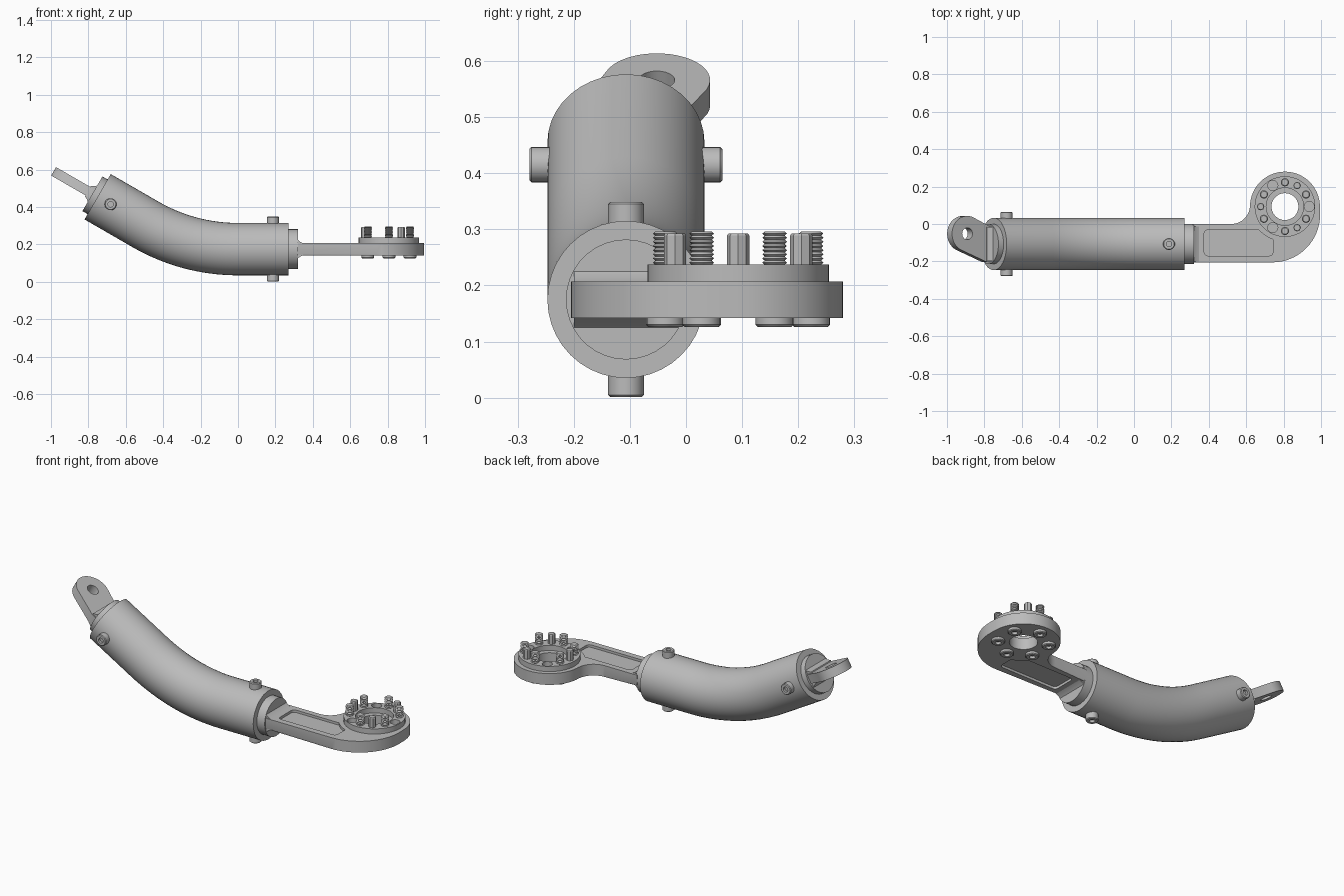
import bpy, bmesh
from math import pi, sin, cos, radians
from mathutils import Matrix, Vector

if "Cube" in bpy.data.objects:
    bpy.data.objects.remove(bpy.data.objects["Cube"])

steel = bpy.data.materials.new("grey steel")
steel.use_nodes = True
GREY = (0.5, 0.5, 0.5, 1)
steel.diffuse_color = GREY
steel.node_tree.nodes["Principled BSDF"].inputs["Base Color"].default_value = GREY
parts = []


def loft(name, rings, cyclic=False, chamfer=0.0):
    """Skin equal-length rings of points; cap the ends unless cyclic."""
    bm = bmesh.new()
    rows = [[bm.verts.new(p) for p in ring] for ring in rings]
    pairs = list(zip(rows, rows[1:])) + ([(rows[-1], rows[0])] if cyclic else [])
    n = len(rows[0])
    for a, b in pairs:
        for i in range(n):
            j = (i + 1) % n
            bm.faces.new((a[i], a[j], b[j], b[i]))
    if not cyclic:
        bottom = bm.faces.new(rows[0])
        bm.faces.new(rows[-1])
        if chamfer:
            bmesh.ops.bevel(bm, geom=list(bottom.edges), offset=chamfer,
                            segments=1, affect='EDGES', profile=0.5)
    bmesh.ops.recalc_face_normals(bm, faces=bm.faces[:])
    mesh = bpy.data.meshes.new(name)
    bm.to_mesh(mesh)
    bm.free()
    mesh.materials.append(steel)
    ob = bpy.data.objects.new(name, mesh)
    bpy.context.collection.objects.link(ob)
    parts.append(ob)
    return ob


def frame(origin, axis):
    return Matrix.Translation(origin) @ Vector(axis).to_track_quat('Z', 'Y').to_matrix().to_4x4()


def lathe(name, profile, matrix, segs=32, cyclic=False):
    rings = [[matrix @ Vector((r * cos(2 * pi * i / segs), r * sin(2 * pi * i / segs), h))
              for i in range(segs)] for r, h in profile]
    return loft(name, rings, cyclic)


def prism(name, outline, low, high, matrix=Matrix(), chamfer=0.0):
    return loft(name, [[matrix @ Vector((x, y, h)) for x, y in outline]
                       for h in (low, high)], chamfer=chamfer)


def arc(cx, cy, r, start, end, n):
    return [(cx + r * cos(radians(start + (end - start) * i / n)),
             cy + r * sin(radians(start + (end - start) * i / n))) for i in range(n + 1)]


def cut(ob, cutter):
    mod = ob.modifiers.new("cut", 'BOOLEAN')
    mod.operation, mod.solver, mod.object = 'DIFFERENCE', 'EXACT', cutter
    bpy.context.view_layer.objects.active = ob
    bpy.ops.object.modifier_apply(modifier=mod.name)
    parts.remove(cutter)
    bpy.data.objects.remove(cutter)


def cap_screw(name, matrix, r, height):
    """Round head with a recessed socket."""
    s = r * 0.45
    lathe(name, [(r, -0.02), (r, height - 0.004), (r - 0.004, height),
                 (s, height), (s, height - 0.014)], matrix, 20)


# Bent tube: straight run, 30 degree bend, straight run
TY, TZ, TR, BEND = -0.107, 0.175, 0.14, 0.99
tilt = radians(30)
axis = Vector((-cos(tilt), 0, sin(tilt)))
side = Vector((0, 1, 0))
stations = [(Vector((0.27, TY, TZ)), 0)]
for k in range(17):
    a = tilt * k / 16
    stations.append((Vector((-BEND * sin(a), TY, TZ + BEND * (1 - cos(a)))), a))
tube_end = stations[-1][0] + axis * 0.295
stations.append((tube_end, tilt))
rings = []
for centre, a in stations:
    up = Vector((sin(a), 0, cos(a)))
    rings.append([centre + TR * (side * cos(2 * pi * i / 40) + up * sin(2 * pi * i / 40))
                  for i in range(40)])
loft("bent_tube", rings)

# End plugs
lathe("arm_plug", [(0.107, -0.02), (0.107, 0.05)], frame((0.27, TY, TZ), (1, 0, 0)), 36)
lathe("lug_plug", [(0.107, -0.02), (0.107, 0.032)], frame(tube_end, axis), 36)

# Tube retaining screws
for label, z, d in (("top", TZ + TR, 1), ("bottom", TZ - TR, -1)):
    cap_screw("tube_screw_" + label, frame((0.187, TY, z), (0, 0, d)), 0.032, 0.034)
pivot = tube_end - axis * 0.08
for label, d in (("back", 1), ("front", -1)):
    cap_screw("tube_screw_" + label, frame((pivot.x, TY + d * TR, pivot.z), (0, d, 0)), 0.032, 0.032)

# Flared foot shared by arm and lug: stepped fillet, extruded across the plug
foot = [(0.0, -0.052), (0.012, -0.041), (0.03, -0.032),
        (0.03, 0.032), (0.012, 0.041), (0.0, 0.052)]


def foot_frame(origin, along):
    x = Vector(along)
    y = x.cross(side)
    return Matrix.Translation(origin) @ Matrix((x, y, side)).transposed().to_4x4()


prism("arm_foot", foot, -0.093, 0.093, foot_frame((0.318, TY, TZ), (1, 0, 0)))
prism("lug_foot", foot, -0.09, 0.09, foot_frame(tube_end + axis * 0.03, axis))

# Offset lug with an eye
lug_frame = Matrix.Translation(tube_end) @ Matrix((axis, side, axis.cross(side))).transposed().to_4x4()
lug = prism("eye_lug", [(0.02, -0.095), (0.06, -0.095)] + arc(0.177, 0.055, 0.095, -65, 110, 20)
            + [(0.04, 0.095), (0.02, 0.095)], -0.026, 0.026, lug_frame)
cut(lug, prism("eye_cutter", arc(0.177, 0.055, 0.032, 0, 345, 23), -0.1, 0.1, lug_frame))

# Flat arm with round end
RX, RY, RR = 0.807, 0.093, 0.187
LOW, HIGH = 0.142, 0.207
arm = prism("arm_plate", [(0.312, -0.205)] + arc(0.74, 0.05, 0.255, -90, 0, 16)
            + arc(RX, RY, RR, 0, 180, 28) + arc(0.52, 0.1, 0.1, -5, -90, 10)
            + [(0.312, 0.0)], LOW, HIGH, chamfer=0.009)
cut(arm, prism("bore_cutter", arc(RX, RY, 0.072, 0, 350, 35), 0, 0.4))

# Shallow pockets above and below the arm, following the round end
pocket = (arc(0.395, -0.15, 0.02, 180, 270, 4) + arc(0.723, -0.15, 0.02, 270, 360, 4)
          + arc(RX, RY, RR, 250, 222, 6) + arc(0.395, -0.052, 0.02, 90, 180, 4))
cut(arm, prism("top_pocket_cutter", pocket, HIGH - 0.014, HIGH + 0.05))
cut(arm, prism("bottom_pocket_cutter", pocket, LOW - 0.05, LOW + 0.014))

# Raised flange ring
flange = lathe("flange_ring", [(0.1, 0), (0.162, 0), (0.162, 0.031), (0.1, 0.031)],
               frame((RX, RY, HIGH - 0.001), (0, 0, 1)), 48, cyclic=True)

# Bolt circle: screws alternate with dowel pins and empty holes
thread = [(0.018, -0.02)]
for k in range(8):
    thread += [(0.018, k * 0.0074), (0.022, k * 0.0074 + 0.0037)]
thread.append((0.017, 0.0595))
for k in range(12):
    a = radians(30 * k)
    x, y = RX + 0.13 * cos(a), RY + 0.13 * sin(a)
    if k % 2:
        lathe("screw_thread_%d" % k, thread, frame((x, y, 0.237), (0, 0, 1)), 16)
        cap_screw("screw_head_%d" % k, frame((x, y, LOW), (0, 0, -1)), 0.034, 0.016)
    elif k % 4 == 2 and k != 6 or k == 6:
        lathe("dowel_pin_%d" % k, [(0.02, -0.02), (0.02, 0.052), (0.017, 0.056)],
              frame((x, y, 0.237), (0, 0, 1)), 8)
    else:
        cut(flange, prism("hole_cutter", arc(x, y, 0.027, 0, 340, 17), HIGH - 0.02, 0.3))

# Smooth curved surfaces, keep edges crisp
for ob in bpy.context.view_layer.objects:
    ob.select_set(ob in parts)
bpy.context.view_layer.objects.active = parts[0]
bpy.ops.object.shade_smooth_by_angle(angle=radians(28))
